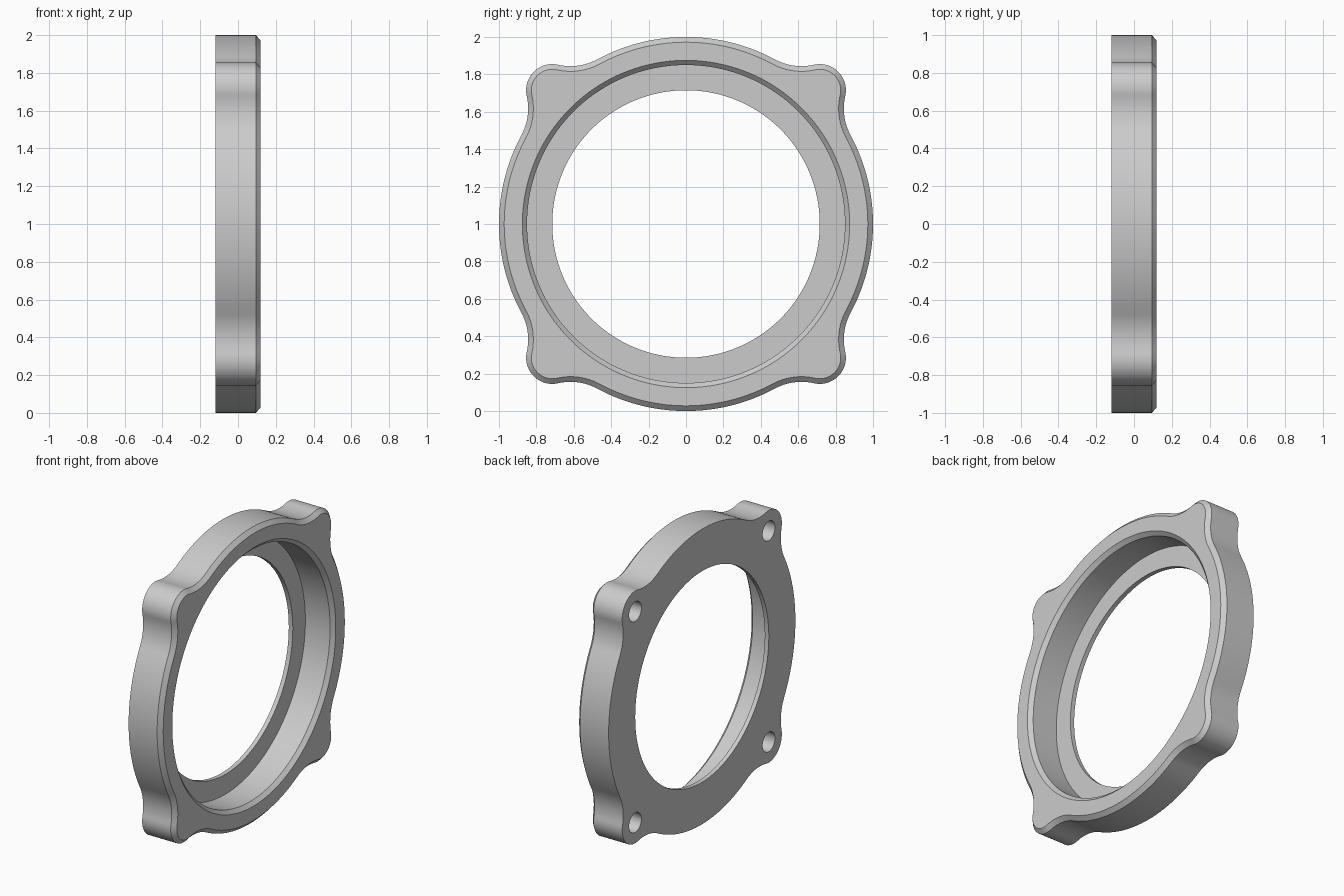
import bpy, bmesh, math
from mathutils import Matrix

if "Cube" in bpy.data.objects:
    bpy.data.objects.remove(bpy.data.objects["Cube"])

R, LOBE_R, FIL_R, LOBE = 1.0, 0.14, 0.30, 0.715      # rim, ear, blend radii; ear centre
D = LOBE * math.sqrt(2)
BACK, FRONT = -0.12, 0.12

# tangent angles between rim, blend and ear arcs
a = math.acos((D*D + (R+FIL_R)**2 - (LOBE_R+FIL_R)**2) / (2*D*(R+FIL_R)))
h = math.pi - math.acos((D*D + (LOBE_R+FIL_R)**2 - (R+FIL_R)**2) / (2*D*(LOBE_R+FIL_R)))
Q = math.pi / 4
t = Q - a


def arc(dist, ang, r, a0, a1, n):
    cx, cy = dist*math.cos(ang), dist*math.sin(ang)
    return [(cx + r*math.cos(a0+(a1-a0)*i/n), cy + r*math.sin(a0+(a1-a0)*i/n)) for i in range(n)]


def outline(inset):
    """Four-eared rim outline, offset inwards."""
    f, r = FIL_R + inset, LOBE_R - inset
    quarter = (arc(0, 0, R-inset, -t, t, 28)
               + arc(R+FIL_R, t, f, t+math.pi, Q-h+math.pi, 12)
               + arc(D, Q, r, Q-h, Q+h, 20)
               + arc(R+FIL_R, 2*Q-t, f, Q+h+math.pi, 2*Q-t+math.pi, 12))
    pts = []
    for k in range(4):
        c, s = math.cos(k*math.pi/2), math.sin(k*math.pi/2)
        pts += [(c*u - s*v, s*u + c*v) for u, v in quarter]
    return pts


def circle(r):
    return [(r*u/math.hypot(u, v), r*v/math.hypot(u, v)) for u, v in outline(0)]


# ring body: closed chain of loops along x
loops = [(outline(0), BACK), (outline(0), 0.094), (outline(0.028), FRONT),
         (circle(0.875), FRONT), (circle(0.85), 0.095), (circle(0.85), -0.09),
         (circle(0.715), -0.09), (circle(0.715), BACK)]
bm = bmesh.new()
rows = [[bm.verts.new((x, u, 1+v)) for u, v in pts] for pts, x in loops]
for i, row in enumerate(rows):
    nxt = rows[(i+1) % len(rows)]
    for j in range(len(row)):
        k = (j+1) % len(row)
        bm.faces.new((row[j], row[k], nxt[k], nxt[j]))
bmesh.ops.recalc_face_normals(bm, faces=bm.faces[:])
mesh = bpy.data.meshes.new("flange_ring")
bm.to_mesh(mesh)
bm.free()
ring = bpy.data.objects.new("flange_ring", mesh)
bpy.context.collection.objects.link(ring)

# blind screw holes in the back of the ears
bm = bmesh.new()
for sy in (-1, 1):
    for sz in (-1, 1):
        m = Matrix.Translation((BACK + 0.06, sy*LOBE, 1 + sz*LOBE)) @ Matrix.Rotation(math.pi/2, 4, 'Y')
        bmesh.ops.create_cone(bm, cap_ends=True, segments=32, radius1=0.066, radius2=0.066,
                              depth=0.24, matrix=m)
cut_mesh = bpy.data.meshes.new("screw_hole_cutter")
bm.to_mesh(cut_mesh)
bm.free()
cutter = bpy.data.objects.new("screw_hole_cutter", cut_mesh)
bpy.context.collection.objects.link(cutter)
cutter.hide_render = True

mod = ring.modifiers.new("screw_holes", 'BOOLEAN')
mod.operation, mod.solver, mod.object = 'DIFFERENCE', 'EXACT', cutter
bpy.context.view_layer.objects.active = ring
ring.select_set(True)
bpy.ops.object.modifier_apply(modifier=mod.name)
bpy.data.objects.remove(cutter)
bpy.ops.object.shade_smooth_by_angle(angle=math.radians(30))
